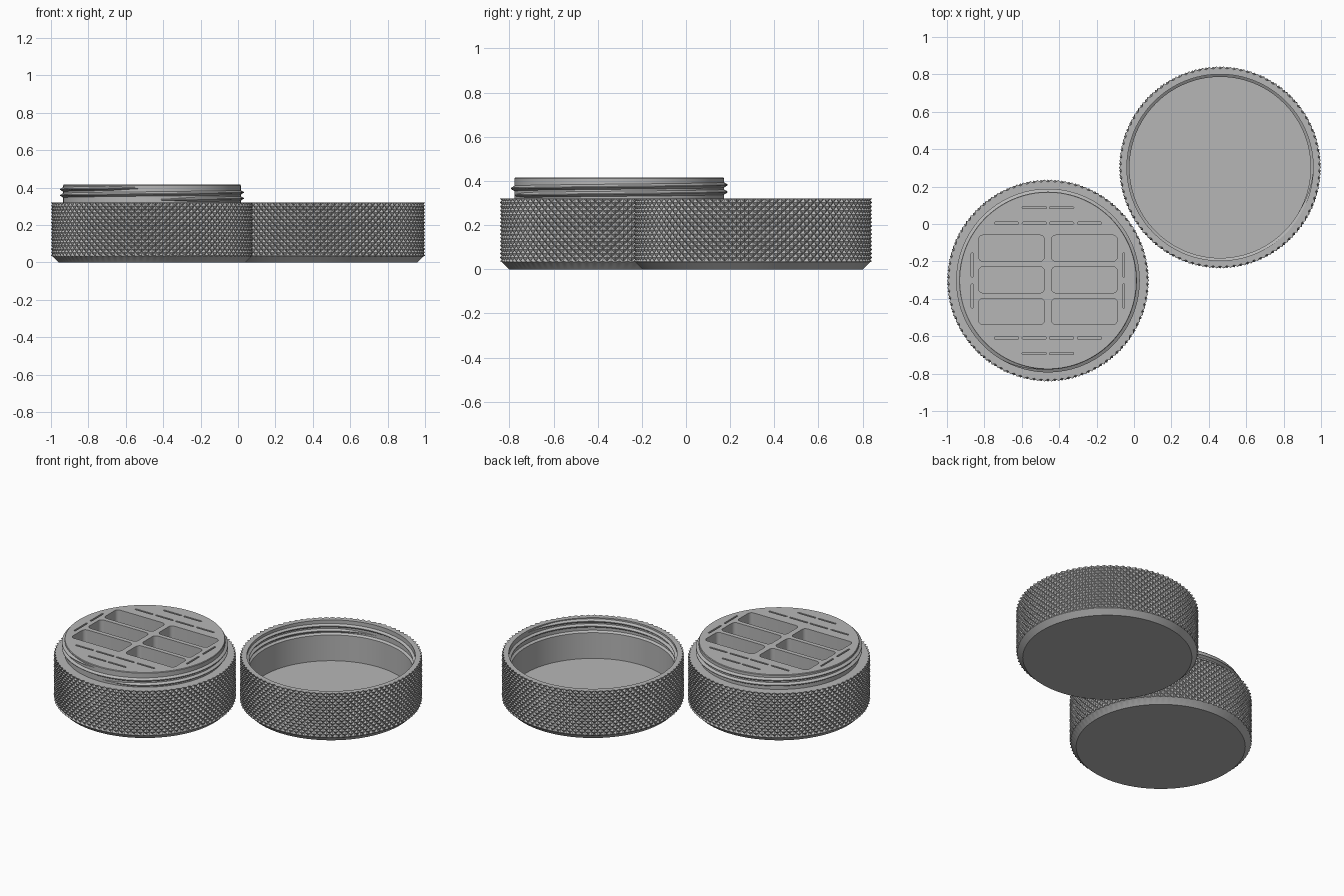
import bpy, bmesh, math

if "Cube" in bpy.data.objects:
    bpy.data.objects.remove(bpy.data.objects["Cube"])

COLS = 180          # two columns per knurl diamond
ROWS = 16           # half-diamond rows
R_OUT, R_VALLEY = 0.54, 0.526
Z_LOW, Z_RIM = 0.036, 0.32

grey = bpy.data.materials.new("metal grey")
grey.diffuse_color = (0.47, 0.47, 0.47, 1)
grey.use_nodes = True
grey.node_tree.nodes["Principled BSDF"].inputs["Base Color"].default_value = grey.diffuse_color


def finish(name, bm, loc=(0, 0, 0)):
    bmesh.ops.recalc_face_normals(bm, faces=bm.faces[:])
    me = bpy.data.meshes.new(name)
    bm.to_mesh(me)
    bm.free()
    me.materials.append(grey)
    me.shade_smooth()
    me.set_sharp_from_angle(angle=math.radians(25))
    ob = bpy.data.objects.new(name, me)
    ob.location = loc
    bpy.context.collection.objects.link(ob)
    return ob


def knurled_solid(name, below, above, loc):
    """Turned solid: plain rings below, a diamond-knurled band, plain rings above."""
    bm = bmesh.new()
    rings = []

    def add_ring(z, radius):
        ring = []
        for c in range(COLS):
            a = 2 * math.pi * c / COLS
            r = radius(c)
            ring.append(bm.verts.new((r * math.cos(a), r * math.sin(a), z)))
        rings.append(ring)

    for r, z in below:
        add_ring(z, lambda c, r=r: r)
    first = len(rings)
    for k in range(ROWS + 1):
        z = Z_LOW + (Z_RIM - Z_LOW) * k / ROWS
        add_ring(z, lambda c, k=k: R_OUT if (c + k) % 2 == 0 else R_VALLEY)
    last = len(rings) - 1
    for r, z in above:
        add_ring(z, lambda c, r=r: r)

    for i in range(len(rings) - 1):
        lo, hi = rings[i], rings[i + 1]
        for c in range(COLS):
            d = (c + 1) % COLS
            if first <= i < last:        # split along the groove between peaks
                if (c + i - first) % 2 == 0:
                    tris = ((lo[c], lo[d], hi[c]), (lo[d], hi[d], hi[c]))
                else:
                    tris = ((lo[c], lo[d], hi[d]), (lo[c], hi[d], hi[c]))
                for t in tris:
                    bm.faces.new(t)
            else:
                bm.faces.new((lo[c], lo[d], hi[d], hi[c]))
    bm.faces.new(rings[0][::-1])
    bm.faces.new(rings[-1])
    return finish(name, bm, loc)


def thread(name, root, crest, z0, pitch, turns, start, loc, half=0.013):
    """Helical ridge with tapered ends."""
    bm = bmesh.new()
    n = int(96 * turns)
    sections = []
    for i in range(n + 1):
        a = start + 2 * math.pi * turns * i / n
        z = z0 + pitch * turns * i / n
        t = min(1, min(i, n - i) / 8 + 0.05)
        tip = root + (crest - root) * t
        prof = ((root, -half * t), (tip, -0.002), (tip, 0.002), (root, half * t))
        sections.append([bm.verts.new((r * math.cos(a), r * math.sin(a), z + dz)) for r, dz in prof])
    for p, q in zip(sections, sections[1:]):
        for k in range(4):
            m = (k + 1) % 4
            bm.faces.new((p[k], p[m], q[m], q[k]))
    bm.faces.new(sections[0])
    bm.faces.new(sections[-1][::-1])
    return finish(name, bm, loc)


def rounded_prism(bm, cx, cy, w, h, r, z0, z1, steps=5):
    pts = []
    for q, (sx, sy) in enumerate(((1, 1), (-1, 1), (-1, -1), (1, -1))):
        for s in range(steps + 1):
            a = math.pi / 2 * (q + s / steps)
            pts.append((cx + sx * (w / 2 - r) + r * math.cos(a),
                        cy + sy * (h / 2 - r) + r * math.sin(a)))
    lo = [bm.verts.new((x, y, z0)) for x, y in pts]
    hi = [bm.verts.new((x, y, z1)) for x, y in pts]
    n = len(pts)
    for i in range(n):
        j = (i + 1) % n
        bm.faces.new((lo[i], lo[j], hi[j], hi[i]))
    bm.faces.new(lo[::-1])
    bm.faces.new(hi)


BASE = (-0.46, -0.3025, 0)
LID = (0.46, 0.3025, 0)
FOOT = [(0.50, 0.0), (0.532, 0.032)]

# Base with raised neck
base = knurled_solid("base_body", FOOT, [(0.475, Z_RIM), (0.475, 0.411), (0.472, 0.415)], BASE)
thread("neck_thread", 0.473, 0.491, 0.334, 0.032, 2.0, -math.pi / 2, BASE)

# Pockets and narrow slots cut into the neck
bm = bmesh.new()
for sx in (-1, 1):
    for row in (-1, 0, 1):
        rounded_prism(bm, sx * 0.195, row * 0.169 + 0.004, 0.353, 0.14, 0.025, 0.08, 0.5)
    for sy in (-1, 1):
        for x, y in ((0.073, 0.39), (0.073, 0.307), (0.222, 0.307)):
            rounded_prism(bm, sx * x, sy * y, 0.13, 0.011, 0.005, 0.2, 0.5, 2)
        rounded_prism(bm, sx * 0.405, sy * 0.083, 0.011, 0.13, 0.005, 0.2, 0.5, 2)
cutter = finish("pocket_cutter", bm, BASE)
cutter.hide_render = True

mod = base.modifiers.new("pockets", "BOOLEAN")
mod.operation = "DIFFERENCE"
mod.solver = "EXACT"
mod.object = cutter
bpy.context.view_layer.update()
deps = bpy.context.evaluated_depsgraph_get()
cut_mesh = bpy.data.meshes.new_from_object(base.evaluated_get(deps))
base.modifiers.clear()
base.data = cut_mesh
cut_mesh.shade_smooth()
cut_mesh.set_sharp_from_angle(angle=math.radians(25))
bpy.data.objects.remove(cutter)

# Hollow lid, lying open side up
knurled_solid("lid_body", FOOT,
              [(0.498, Z_RIM), (0.498, 0.238), (0.485, 0.228), (0.485, 0.06)], LID)
thread("lid_thread", 0.500, 0.484, 0.25, 0.032, 1.75, math.pi / 2, LID)
